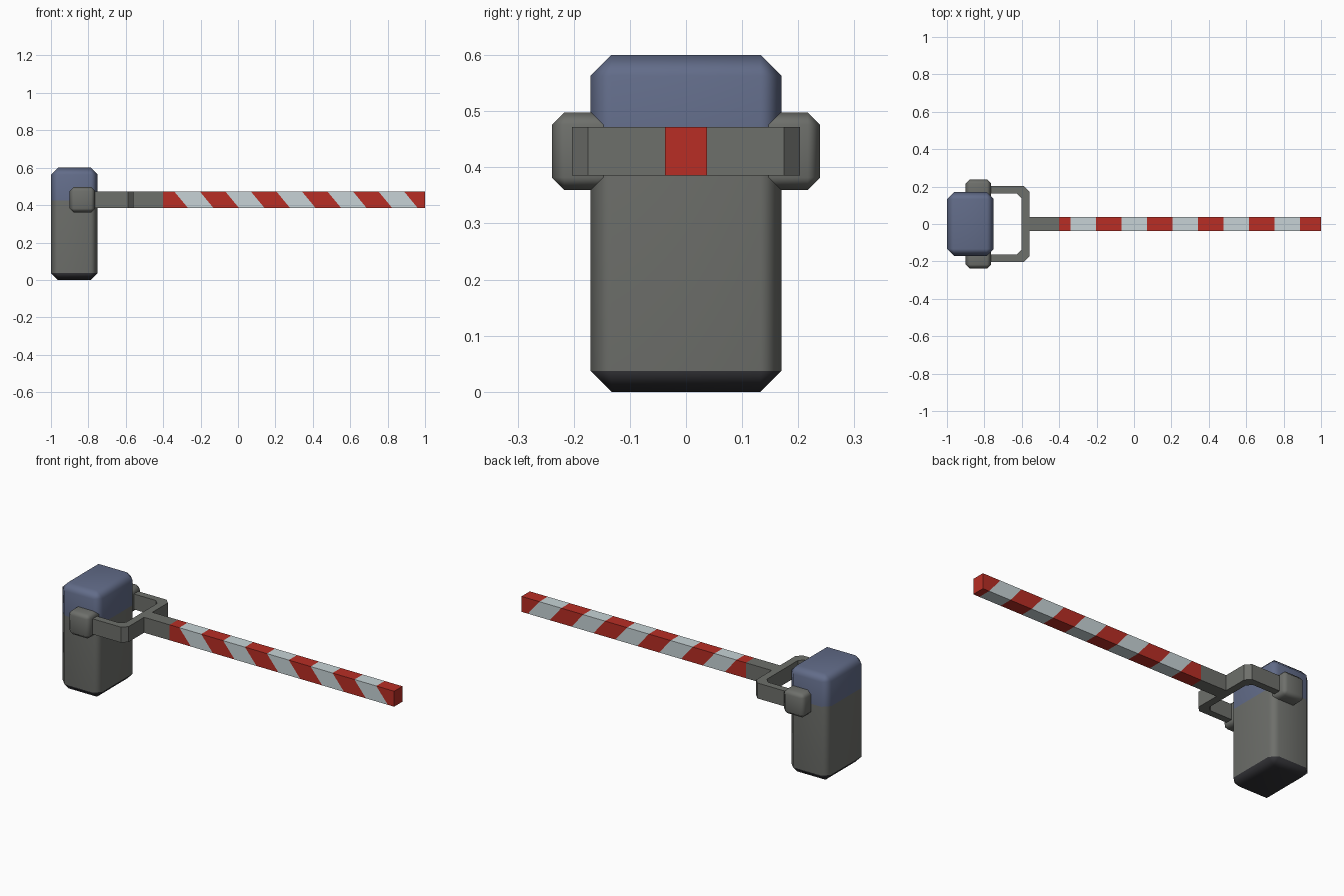
import bpy, bmesh, math
from mathutils import Vector

if "Cube" in bpy.data.objects:
    bpy.data.objects.remove(bpy.data.objects["Cube"])


def material(name, rgb):
    m = bpy.data.materials.new(name)
    m.diffuse_color = (*rgb, 1)
    m.use_nodes = True
    m.node_tree.nodes["Principled BSDF"].inputs["Base Color"].default_value = m.diffuse_color
    return m


GREY = material("grey metal", (0.155, 0.160, 0.147))
BLUE = material("blue cap", (0.122, 0.150, 0.250))
DARK = material("dark base", (0.032, 0.032, 0.037))
RED = material("red stripe", (0.480, 0.027, 0.018))
WHITE = material("white stripe", (0.570, 0.650, 0.670))


def box_mesh(lo, hi, bevel=0):
    """Box between two corners, with an optional single-cut chamfer."""
    lo, hi = Vector(lo), Vector(hi)
    bm = bmesh.new()
    bmesh.ops.create_cube(bm, size=1)
    for v in bm.verts:
        v.co = Vector([(lo[i] + hi[i]) / 2 + v.co[i] * (hi[i] - lo[i]) for i in range(3)])
    if bevel:
        bmesh.ops.bevel(bm, geom=bm.edges[:], offset=bevel, segments=1,
                        profile=0.5, affect='EDGES')
    return bm


def cut(bm, point, normal):
    bmesh.ops.bisect_plane(bm, geom=bm.verts[:] + bm.edges[:] + bm.faces[:],
                           plane_co=point, plane_no=normal)


def finish(bm, name, mats, smooth=False):
    bmesh.ops.recalc_face_normals(bm, faces=bm.faces[:])
    mesh = bpy.data.meshes.new(name)
    bm.to_mesh(mesh)
    bm.free()
    for m in mats:
        mesh.materials.append(m)
    ob = bpy.data.objects.new(name, mesh)
    bpy.context.collection.objects.link(ob)
    if smooth:
        mesh.polygons.foreach_set("use_smooth", [True] * len(mesh.polygons))
        ob.modifiers.new("even shading", 'WEIGHTED_NORMAL')
    return ob


# Post: grey housing, blue upper part, dark underside
SPLIT = 0.425
bm = box_mesh((-1, -0.17, 0), (-0.75, 0.17, 0.6), 0.037)
cut(bm, (0, 0, SPLIT), (0, 0, 1))
for f in bm.faces:
    z = f.calc_center_median().z
    f.material_index = 1 if z > SPLIT else 2 if z < 0.035 else 0
finish(bm, "post", [GREY, BLUE, DARK], True)

# Pivot hubs on both sides of the post
for side, name in ((-1, "front_hub"), (1, "back_hub")):
    ys = sorted((side * 0.11, side * 0.239))
    bm = box_mesh((-0.9, ys[0], 0.36), (-0.764, ys[1], 0.498), 0.022)
    finish(bm, name, [GREY], True)

# Fork and stem: half outline mirrored across y, then raised
Z0, Z1, HALF = 0.385, 0.472, 0.037
half = [(-0.4, HALF), (-0.56, HALF), (-0.56, 0.175), (-0.588, 0.203), (-0.785, 0.203),
        (-0.785, 0.164), (-0.627, 0.164), (-0.601, 0.138)]
outline = half + [(x, -y) for x, y in reversed(half)]
bm = bmesh.new()
base = bm.faces.new([bm.verts.new((x, y, Z0)) for x, y in outline])
top = bmesh.ops.extrude_face_region(bm, geom=[base], use_keep_orig=True)
for v in top["geom"]:
    if isinstance(v, bmesh.types.BMVert):
        v.co.z = Z1
finish(bm, "fork", [GREY])

# Striped barrier arm: cut by slanted planes, coloured alternately
FIRST, STEP, SHIFT = -0.34, 0.1365, 0.072
slope = SHIFT / (Z1 - Z0)
bm = box_mesh((-0.4, -HALF, Z0), (1, HALF, Z1))
for i in range(10):
    cut(bm, (FIRST + i * STEP, 0, Z1), (1, 0, slope))
for f in bm.faces:
    c = f.calc_center_median()
    band = math.floor((c.x - slope * (Z1 - c.z) - FIRST) / STEP)
    f.material_index = 0 if band % 2 else 1
finish(bm, "barrier_arm", [RED, WHITE])
